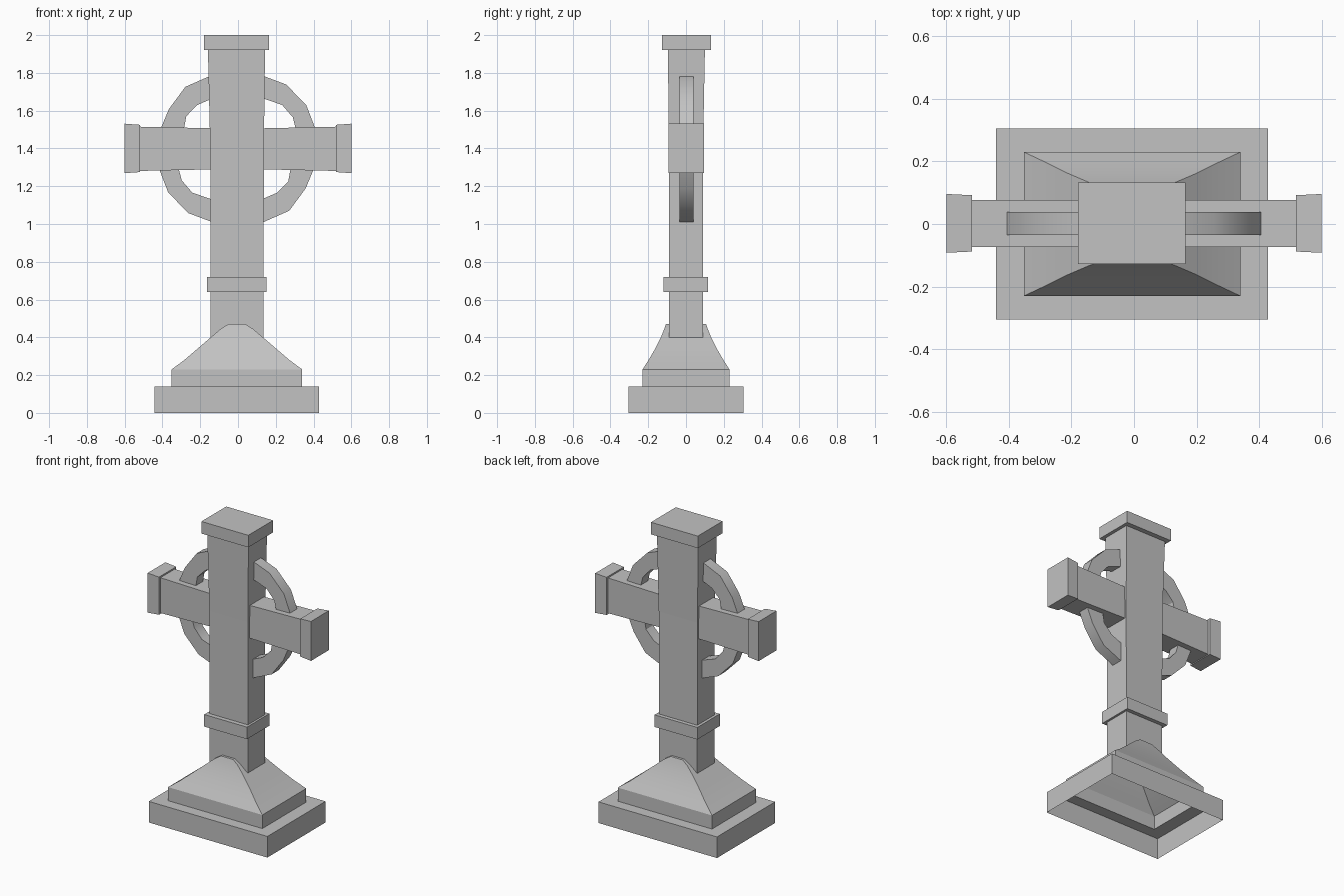
import bpy

cube = bpy.data.objects.get("Cube")
if cube:
    bpy.data.objects.remove(cube, do_unlink=True)

# Weathered stone colour
stone = bpy.data.materials.new("grey_stone")
stone.use_nodes = True
STONE = (0.54, 0.54, 0.54, 1)
stone.diffuse_color = STONE
stone.node_tree.nodes["Principled BSDF"].inputs["Base Color"].default_value = STONE


def make(name, verts, faces, smooth=False):
    mesh = bpy.data.meshes.new(name)
    mesh.from_pydata(verts, [], faces)
    mesh.materials.append(stone)
    obj = bpy.data.objects.new(name, mesh)
    bpy.context.collection.objects.link(obj)
    if smooth:
        bpy.ops.object.select_all(action="DESELECT")
        obj.select_set(True)
        bpy.context.view_layer.objects.active = obj
        bpy.ops.object.shade_smooth_by_angle(angle=0.55)
    return obj


def loft(name, sections, along_x=False, open_start=False, smooth=False):
    """Join rectangles (position, u centre, u half, v centre, v half)."""
    verts, faces = [], []
    for w, cu, hu, cv, hv in sections:
        for su, sv in ((-1, -1), (1, -1), (1, 1), (-1, 1)):
            u, v = cu + su * hu, cv + sv * hv
            verts.append((w, u, v) if along_x else (u, v, w))
    for i in range(len(sections) - 1):
        for k in range(4):
            a, b = i * 4 + k, i * 4 + (k + 1) % 4
            faces.append((a, b, b + 4, a + 4))
    end = len(verts) - 4
    faces.append(tuple(range(end, end + 4)))
    if not open_start:
        faces.append((3, 2, 1, 0))
    return make(name, verts, faces, smooth)


# Hollow stepped base with a concave skirt
base_profile = [
    (0, 0.435, 0.305), (0.14, 0.435, 0.305), (0.14, 0.346, 0.23), (0.23, 0.346, 0.23),
    (0.28, 0.278, 0.198), (0.34, 0.208, 0.163), (0.40, 0.138, 0.133),
    (0.445, 0.085, 0.115), (0.47, 0.045, 0.106),
]
loft("stepped_base", [(z, -0.006, hx, 0, hy) for z, hx, hy in base_profile],
     open_start=True, smooth=True)

# Shaft, flaring slightly towards the top
loft("shaft", [(0.40, -0.005, 0.14, 0, 0.09), (1.40, -0.005, 0.142, 0, 0.09),
               (1.92, -0.008, 0.151, 0.002, 0.098)])
loft("shaft_collar", [(0.64, -0.007, 0.157, -0.002, 0.118),
                      (0.72, -0.007, 0.157, -0.002, 0.118)])
loft("top_cap", [(1.92, -0.007, 0.172, 0.002, 0.13), (2.0, -0.007, 0.172, 0.002, 0.13)])

# Arms and their end blocks
for side, name in ((1, "left"), (-1, "right")):
    arm = [(0.10, 0.108), (0.52, 0.117)]
    block = [(0.518, 0.125, 0.09), (0.60, 0.131, 0.094)]
    arm_rings = [(side * x, 0.002, 0.075, 1.398, hz) for x, hz in arm]
    block_rings = [(side * x, 0.002, hy, 1.4, hz) for x, hz, hy in block]
    loft(name + "_arm", arm_rings[::side], along_x=True)
    loft(name + "_arm_end", block_rings[::side], along_x=True)


# Ring quarters as (x, height above ring centre), outer edge then inner edge
CENTRE_X, CENTRE_Z = -0.004, 1.398
QUARTERS = {
    "left": ([(0.42, 0.09), (0.366, 0.23), (0.26, 0.34), (0.10, 0.40)],
             [(0.314, 0.09), (0.294, 0.167), (0.238, 0.232), (0.10, 0.28)]),
    "right": ([(-0.412, 0.09), (-0.362, 0.21), (-0.275, 0.328), (-0.10, 0.405)],
              [(-0.285, 0.09), (-0.27, 0.172), (-0.212, 0.232), (-0.10, 0.28)]),
}


def ring_quarter(name, outer, inner, turn):
    """Extrude a strip between two edges through the ring thickness."""
    verts = []
    for (ox, oz), (ix, iz) in zip(outer, inner):
        for x, y, z in ((ox, -0.035, oz), (ox, 0.039, oz), (ix, 0.039, iz), (ix, -0.035, iz)):
            verts.append((CENTRE_X + turn * x, y, CENTRE_Z + turn * z))
    faces = [(0, 1, 2, 3)]
    for i in range(len(outer) - 1):
        for k in range(4):
            a, b = i * 4 + k, i * 4 + (k + 1) % 4
            faces.append((a, a + 4, b + 4, b))
    end = len(verts) - 4
    faces.append((end + 3, end + 2, end + 1, end))
    if outer[0][0] < 0:
        faces = [f[::-1] for f in faces]
    make(name, verts, faces, smooth=True)


# The lower quarters are the upper ones turned half way round
for side, (outer, inner) in QUARTERS.items():
    other = "right" if side == "left" else "left"
    ring_quarter("upper_" + side + "_ring", outer, inner, 1)
    ring_quarter("lower_" + other + "_ring", outer, inner, -1)
